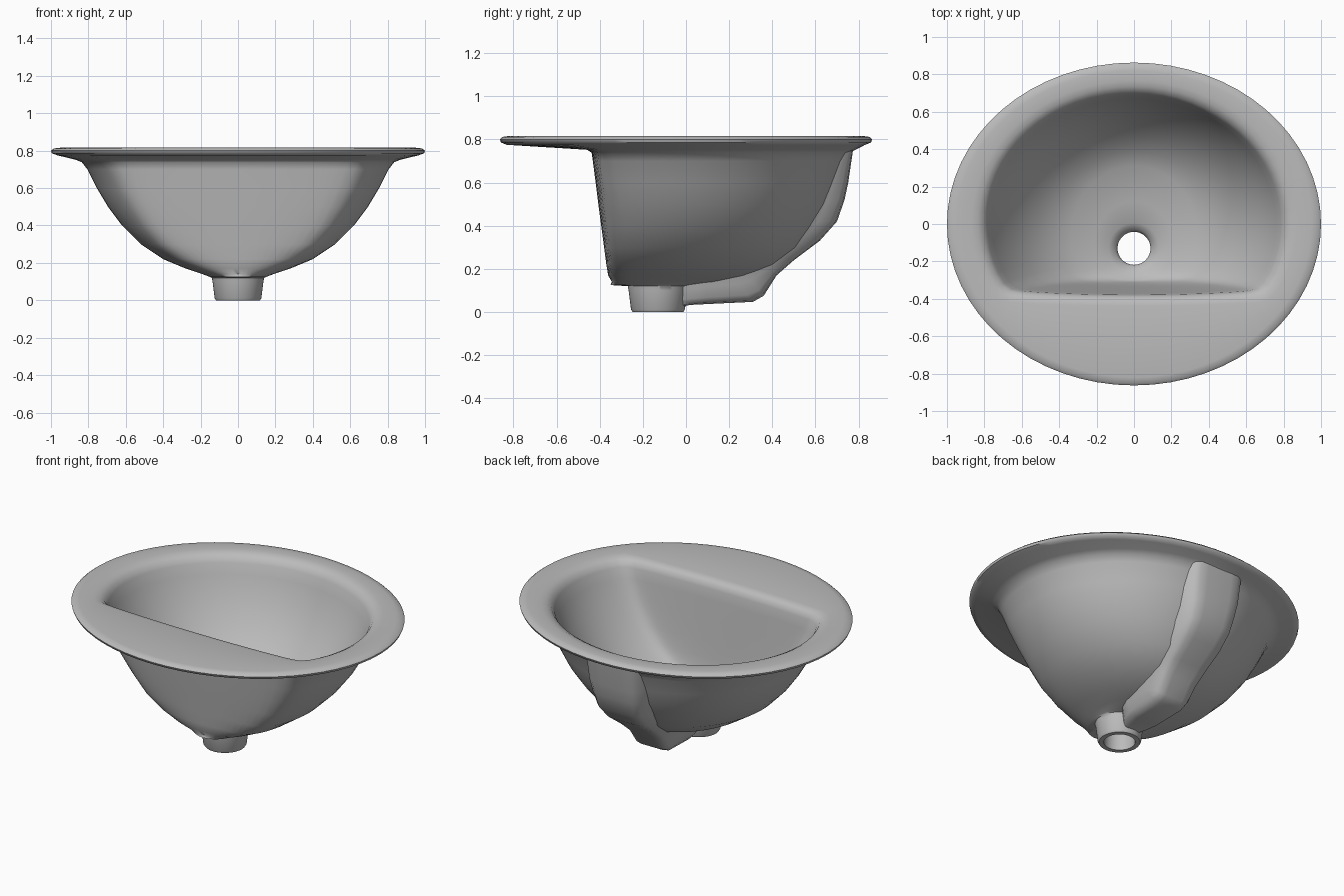
import bpy, bmesh, math

if "Cube" in bpy.data.objects:
    bpy.data.objects.remove(bpy.data.objects["Cube"], do_unlink=True)

SEGMENTS = 64

glaze = bpy.data.materials.new("grey_ceramic")
glaze.use_nodes = True
glaze.diffuse_color = (0.5, 0.5, 0.5, 1)
glaze.node_tree.nodes["Principled BSDF"].inputs["Base Color"].default_value = (0.5, 0.5, 0.5, 1)


def ellipse(z, a, b, centre=0.0):
    """Plain oval ring."""
    steps = [2 * math.pi * i / SEGMENTS for i in range(SEGMENTS)]
    return [(a * math.cos(t), centre + b * math.sin(t), z) for t in steps]


def d_ring(z, a, b, centre, front, soft):
    """Oval ring with its front cut off flat, with softened corners."""
    ring = []
    for x, y, _ in ellipse(z, a, b, centre):
        flat = front + 0.03 * (x / a) ** 2
        y = 0.5 * (y + flat + math.sqrt((y - flat) ** 2 + soft ** 2))
        ring.append((x, y, z))
    return ring


def loft(name, rings, closed_ring, closed_loop):
    """Skin a list of equal rings into a smooth object."""
    bm = bmesh.new()
    grid = [[bm.verts.new(p) for p in ring] for ring in rings]
    n = len(grid[0])
    pairs = list(zip(grid, grid[1:]))
    if closed_loop:
        pairs.append((grid[-1], grid[0]))
    for r0, r1 in pairs:
        for i in range(n if closed_ring else n - 1):
            j = (i + 1) % n
            bm.faces.new((r0[i], r0[j], r1[j], r1[i]))
    if not closed_loop:
        bm.faces.new(grid[0])
        bm.faces.new(grid[-1])
    bmesh.ops.recalc_face_normals(bm, faces=bm.faces)
    mesh = bpy.data.meshes.new(name)
    bm.to_mesh(mesh)
    bm.free()
    mesh.materials.append(glaze)
    obj = bpy.data.objects.new(name, mesh)
    bpy.context.collection.objects.link(obj)
    bpy.ops.object.select_all(action="DESELECT")
    obj.select_set(True)
    bpy.context.view_layer.objects.active = obj
    bpy.ops.object.shade_smooth_by_angle(angle=math.radians(50))
    return obj


# Drain hole, from below up to the dished floor
DRAIN_Y = -0.13
rings = [ellipse(z, r, r, DRAIN_Y) for z, r in
         ((0, 0.09), (0.14, 0.088), (0.165, 0.1), (0.185, 0.135))]

# Inner bowl: height, half width, half depth, centre, flat front
inner = ((0.2, 0.21, 0.23, -0.11, -0.31),
         (0.235, 0.335, 0.37, -0.06, -0.315),
         (0.28, 0.425, 0.425, -0.035, -0.325),
         (0.35, 0.515, 0.49, -0.02, -0.335),
         (0.45, 0.61, 0.56, -0.01, -0.345),
         (0.58, 0.695, 0.625, 0, -0.36),
         (0.7, 0.76, 0.67, 0, -0.372),
         (0.765, 0.785, 0.69, 0, -0.38),
         (0.795, 0.805, 0.708, 0, -0.39),
         (0.81, 0.835, 0.735, 0, -0.41),
         (0.816, 0.87, 0.765, 0, -0.44))
rings += [d_ring(*row, 0.04) for row in inner]

# Oval rim, over the rounded lip
rim = ((0.816, 0.95, 0.82), (0.812, 0.985, 0.85), (0.8, 1.0, 0.863),
       (0.786, 0.995, 0.858), (0.775, 0.965, 0.83))
rings += [ellipse(*row) for row in rim]

# Outer bowl, downwards
outer = ((0.752, 0.87, 0.785, 0, -0.46),
         (0.738, 0.835, 0.755, 0, -0.44),
         (0.7, 0.805, 0.735, 0, -0.435),
         (0.6, 0.755, 0.7, 0, -0.422),
         (0.5, 0.695, 0.66, 0, -0.41),
         (0.4, 0.62, 0.61, -0.01, -0.397),
         (0.3, 0.52, 0.56, -0.03, -0.384),
         (0.22, 0.4, 0.48, -0.05, -0.375),
         (0.17, 0.28, 0.39, -0.07, -0.37),
         (0.14, 0.19, 0.3, -0.1, -0.36))
rings += [d_ring(*row, 0.06) for row in outer]
rings.append(ellipse(0.125, 0.15, 0.2, -0.15))

# Drain spout
rings += [ellipse(z, r, r, DRAIN_Y) for z, r in
          ((0.12, 0.14), (0.1, 0.136), (0.012, 0.125), (0, 0.118))]
loft("basin", rings, True, True)

# Overflow channel: outer y, z; base y, z; half width
path = ((0.775, 0.755, 0.70, 0.755, 0.21),
        (0.752, 0.6, 0.65, 0.6, 0.21),
        (0.735, 0.52, 0.615, 0.51, 0.2),
        (0.70, 0.42, 0.57, 0.42, 0.19),
        (0.62, 0.33, 0.50, 0.34, 0.18),
        (0.5, 0.24, 0.42, 0.265, 0.165),
        (0.42, 0.17, 0.35, 0.215, 0.155),
        (0.36, 0.075, 0.27, 0.185, 0.15),
        (0.31, 0.047, 0.21, 0.175, 0.145),
        (0.1, 0.037, 0.08, 0.16, 0.135),
        (0.02, 0.033, 0.02, 0.15, 0.11),
        (-0.02, 0.025, -0.02, 0.15, 0.075))
half = ((-1, 0), (-0.9, 0.35), (-0.8, 0.75), (-0.65, 0.95), (-0.4, 1))
profile = half + tuple((-u, h) for u, h in reversed(half))
sections = [[(u * w, qy + h * (py - qy), qz + h * (pz - qz)) for u, h in profile]
            for py, pz, qy, qz, w in path]
loft("overflow_channel", sections, True, False)
